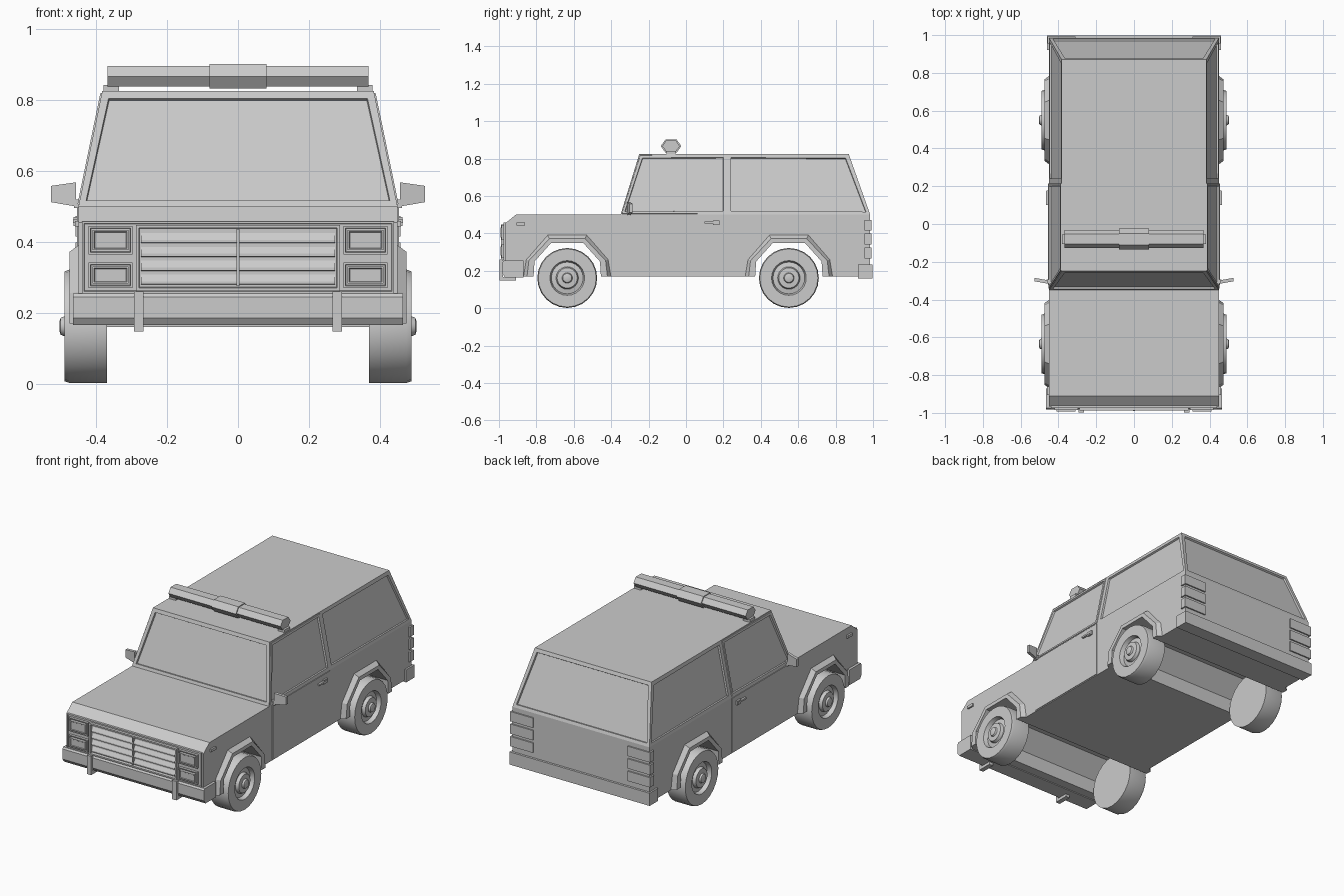
import bpy, bmesh, math

if "Cube" in bpy.data.objects:
    bpy.data.objects.remove(bpy.data.objects["Cube"])


def finish(name, bm, mirror=False, recalc=True):
    if recalc:
        bmesh.ops.recalc_face_normals(bm, faces=bm.faces[:])
    me = bpy.data.meshes.new(name)
    bm.to_mesh(me)
    bm.free()
    ob = bpy.data.objects.new(name, me)
    bpy.context.collection.objects.link(ob)
    if mirror:
        ob.modifiers.new("mirror", 'MIRROR')
    return ob


def loft(bm, rings, cap=True, closed=True):
    """Join rings of 3D points with quads."""
    vs = [[bm.verts.new(p) for p in r] for r in rings]
    n = len(vs[0])
    for a, b in zip(vs, vs[1:]):
        for i in range(n if closed else n - 1):
            j = (i + 1) % n
            bm.faces.new((a[i], a[j], b[j], b[i]))
    if cap:
        bm.faces.new(vs[0])
        bm.faces.new(vs[-1])


def prism(name, pts, x0, x1, mirror=False):
    """Extrude a (y, z) profile along x."""
    bm = bmesh.new()
    loft(bm, [[(x, y, z) for y, z in pts] for x in (x0, x1)])
    return finish(name, bm, mirror)


def box(name, x, y, z, mirror=False, inset=0, depth=0):
    """Box from ranges; inset sinks a panel into its front (-y) face."""
    bm = bmesh.new()
    loft(bm, [[(k, y[0], z[0]), (k, y[1], z[0]), (k, y[1], z[1]), (k, y[0], z[1])] for k in x])
    bmesh.ops.recalc_face_normals(bm, faces=bm.faces[:])
    if inset:
        f = [f for f in bm.faces if f.normal.y < -0.9]
        bmesh.ops.inset_individual(bm, faces=f, thickness=inset)
        bmesh.ops.inset_individual(bm, faces=f, thickness=0.003, depth=-depth)
    return finish(name, bm, mirror, recalc=False)


AXLES = {"front": -0.635, "rear": 0.55}
ARCH_IN = [(-.18, .17), (-.175, .25), (-.085, .35), (.085, .35), (.175, .25), (.18, .17)]
ARCH_MID = [(-.215, .17), (-.205, .255), (-.095, .372), (.095, .372), (.205, .255), (.215, .17)]
ARCH_OUT = [(-.235, .17), (-.22, .26), (-.105, .392), (.105, .392), (.22, .26), (.235, .17)]

# lower body with wheel channels running right across
prof = [(-.965, .17)]
for c in AXLES.values():
    prof += [(c + y, z) for y, z in ARCH_IN]
prof += [(.985, .17), (.985, .50), (-.91, .50), (-.965, .455)]
prism("lower_body", prof, -.45, .45)

# cabin with recessed windows and slightly raised doors
bm = bmesh.new()
def cabin_ring(w, z, ys):
    return [(w, y, z) for y in ys] + [(-w, y, z) for y in reversed(ys)]
loft(bm, [cabin_ring(.45, .50, (-.35, .22, .985)), cabin_ring(.383, .825, (-.25, .22, .87))], cap=False)
bm.verts.ensure_lookup_table()
bm.faces.new([bm.verts[i] for i in range(6, 12)])
bm.normal_update()
panes = [f for f in bm.faces if f.normal.z < 0.9]
doors = [f for f in panes if abs(f.normal.x) > .5 and f.calc_center_median().y < .2]
bmesh.ops.inset_individual(bm, faces=doors, thickness=.008)
bmesh.ops.inset_individual(bm, faces=doors, thickness=.002, depth=.004)
rest = [f for f in panes if f not in doors]
bmesh.ops.inset_individual(bm, faces=rest, thickness=.028)
bmesh.ops.inset_individual(bm, faces=doors, thickness=.018)
bmesh.ops.inset_individual(bm, faces=panes, thickness=.003, depth=-.010)
finish("cabin", bm, recalc=False)

# lower doors, handles, side markers
box("door_panel", (.448, .454), (-.322, .215), (.175, .497), True)
box("door_handle", (.45, .466), (.10, .175), (.453, .463), True)
box("handle_mount", (.45, .464), (.145, .178), (.445, .470), True)
box("side_marker", (.445, .460), (-.905, -.86), (.443, .459), True)

for end, c in AXLES.items():
    # wheel arch flare
    bm = bmesh.new()
    loops = [(.448, ARCH_OUT), (.475, ARCH_MID), (.475, ARCH_IN), (.44, ARCH_IN)]
    loft(bm, [[(x, c + y, z) for y, z in a] for x, a in loops], cap=False, closed=False)
    for i in (0, -1):
        ends = [min(bm.verts, key=lambda v: (v.co - type(v.co)((x, c + a[i][0], a[i][1]))).length) for x, a in loops]
        bm.faces.new(ends)
    finish(end + "_wheel_arch", bm, True)

    # wheel turned around the axle
    bm = bmesh.new()
    turned = [(.16, .37), (.16, .475), (.155, .489), (.093, .489), (.085, .465),
              (.060, .470), (.054, .488), (.028, .490), (.024, .500), (.016, .503)]
    n = 24
    loft(bm, [[(x, c + r * math.cos(2 * math.pi * i / n), .162 + r * math.sin(2 * math.pi * i / n))
               for i in range(n)] for r, x in turned])
    ob = finish(end + "_wheel", bm, True)
    bpy.context.view_layer.objects.active = ob
    ob.select_set(True)
    bpy.ops.object.shade_smooth_by_angle(angle=math.radians(30))
    ob.select_set(False)

# bumpers and bumper guards
prism("front_bumper", [(-.968, .165), (-.87, .165), (-.87, .255), (-.975, .255), (-.982, .245), (-.982, .185)], -.465, .465)
prism("rear_bumper", [(.92, .16), (.998, .16), (.998, .235), (.92, .235)], -.46, .46)
prism("bumper_guard", [(-.997, .148), (-.91, .148), (-.91, .166), (-.978, .166), (-.978, .26), (-.997, .26)], .266, .294, True)

# front fascia, grille and headlights
box("front_fascia", (-.44, .44), (-.975, -.95), (.255, .458), inset=.008, depth=.004)
box("grille_frame", (-.288, .288), (-.988, -.96), (.262, .448), inset=.012, depth=.016)
for i in range(4):
    z = .295 + i * .039
    prism("grille_slat", [(-.97, z - .016), (-.984, z - .014), (-.984, z - .006), (-.97, z + .016)], -.273, .273)
box("grille_bar", (-.004, .004), (-.989, -.965), (.275, .436))
for z0, z1 in ((.365, .445), (.270, .342)):
    box("headlight_frame", (.297, .422), (-.986, -.96), (z0, z1), True, .008, .010)
    box("headlight_lens", (.309, .410), (-.993, -.965), (z0 + .012, z1 - .012), True, .006, .003)

# tail lights
for z in (.267, .341, .415):
    box("tail_light", (.31, .459), (.955, .993), (z, z + .058), True)

# door mirrors
bm = bmesh.new()
loft(bm, [[(x, y, z0), (x, y + .018, z0), (x, y + .018, z1), (x, y, z1)]
          for x, y, z0, z1 in ((.457, -.316, .50, .568), (.527, -.303, .512, .558))])
finish("door_mirror", bm, True)
box("mirror_arm", (.43, .462), (-.315, -.295), (.495, .520), True)

# roof light bar
def hexagon(s):
    return [(-.08 + s * y, .867 + s * z) for y, z in
            ((-.05, 0), (-.028, .031), (.028, .031), (.05, 0), (.028, -.031), (-.028, -.031))]
prism("light_bar", hexagon(.94), -.368, .368)
prism("light_bar_centre", hexagon(1.1), -.08, .08)
box("light_bar_foot", (.335, .380), (-.105, -.055), (.815, .842), True)
